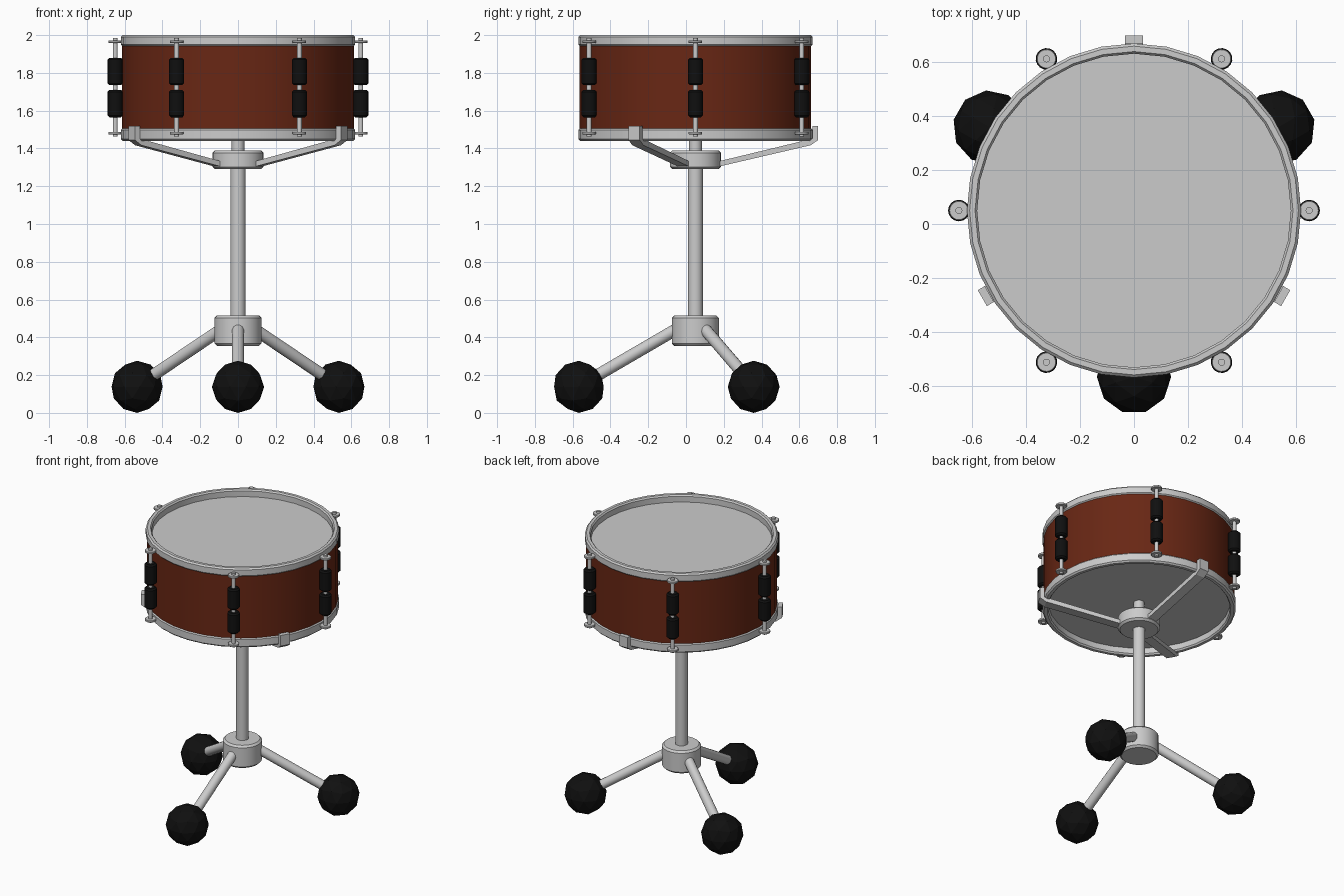
import bpy, bmesh, math
from mathutils import Vector, Matrix

if "Cube" in bpy.data.objects:
    bpy.data.objects.remove(bpy.data.objects["Cube"], do_unlink=True)

CY = 0.05                      # drum axis sits slightly behind the origin
AXIS = Matrix.Translation((0, CY, 0))


def material(name, rgb, rough=0.5):
    m = bpy.data.materials.new(name)
    m.use_nodes = True
    m.diffuse_color = (*rgb, 1)
    bsdf = m.node_tree.nodes["Principled BSDF"]
    bsdf.inputs["Base Color"].default_value = (*rgb, 1)
    bsdf.inputs["Roughness"].default_value = rough
    return m


METAL = material("light grey metal", (0.6, 0.6, 0.6))
WOOD = material("red brown wood", (0.14, 0.02, 0.007))
BLACK = material("black rubber", (0.005, 0.005, 0.005))


def finish(bm, name, mat, matrix=AXIS, smooth=True):
    bmesh.ops.recalc_face_normals(bm, faces=bm.faces)
    me = bpy.data.meshes.new(name)
    bm.to_mesh(me)
    bm.free()
    me.materials.append(mat)
    ob = bpy.data.objects.new(name, me)
    bpy.context.collection.objects.link(ob)
    ob.matrix_world = matrix
    if smooth:
        bpy.ops.object.select_all(action='DESELECT')
        ob.select_set(True)
        bpy.context.view_layer.objects.active = ob
        bpy.ops.object.shade_smooth_by_angle(angle=math.radians(35))
    return ob


def lathe(name, mat, profile, sides=32, matrix=AXIS, ring=False):
    """Turn (radius, z) points about z; a ring closes on itself, others get caps."""
    bm = bmesh.new()
    loops = []
    for r, z in profile:
        loops.append([bm.verts.new((r * math.cos(a), r * math.sin(a), z))
                      for a in (math.tau * i / sides for i in range(sides))])
    pairs = list(zip(loops, loops[1:]))
    if ring:
        pairs.append((loops[-1], loops[0]))
    else:
        bm.faces.new(loops[0])
        bm.faces.new(loops[-1])
    for lo, hi in pairs:
        for i in range(sides):
            j = (i + 1) % sides
            bm.faces.new((lo[i], lo[j], hi[j], hi[i]))
    return finish(bm, name, mat, matrix)


def drum_profile(r, z0, z1, b):
    return [(r - b, z0), (r, z0 + b), (r, z1 - b), (r - b, z1)]


def around(angle, r=0, z=0):
    """Place on the drum axis, turned to an angle, r outward and z up."""
    return AXIS @ Matrix.Rotation(math.radians(angle), 4, 'Z') @ Matrix.Translation((r, 0, z))


# Shell, skins and hoops
lathe("shell", WOOD, [(0.613, 1.505), (0.613, 1.945)])
lathe("top_skin", METAL, [(0.59, 1.94), (0.59, 1.95)])
lathe("bottom_skin", METAL, [(0.59, 1.49), (0.59, 1.50)])
for name, z0, z1 in (("top_hoop", 1.94, 2.0), ("bottom_hoop", 1.44, 1.508)):
    b = 0.01
    lathe(name, METAL, [(0.582, z0 + b), (0.59, z0), (0.61, z0), (0.62, z0 + b),
                        (0.62, z1 - b), (0.61, z1), (0.59, z1), (0.582, z1 - b)], ring=True)

# Tension rods with washers and black lugs
for i in range(6):
    m = around(60 * i, 0.65)
    lathe(f"rod_{i}", METAL, [(0.013, 1.462), (0.013, 1.985)], 12, m)
    for part, z in (("upper", 1.965), ("lower", 1.481)):
        lathe(f"{part}_washer_{i}", METAL, drum_profile(0.036, z - 0.007, z + 0.007, 0.002), 20, m)
    for part, z in (("upper", 1.735), ("lower", 1.565)):
        lathe(f"{part}_lug_{i}", BLACK, drum_profile(0.04, z, z + 0.145, 0.01), 16, m)

# Stand column and collars
lathe("column", METAL, [(0.04, 0.45), (0.04, 1.33)], 20)
lathe("column_top", METAL, [(0.034, 1.33), (0.034, 1.495)], 20)
lathe("basket_collar", METAL, drum_profile(0.135, 1.29, 1.39, 0.013))
lathe("leg_collar", METAL, drum_profile(0.125, 0.355, 0.515, 0.013))

# Basket arms: a bent flat bar with an upright clip outside the hoop
ARM = [(0.09, 1.31), (0.115, 1.302), (0.61, 1.417), (0.65, 1.445), (0.65, 1.52),
       (0.62, 1.52), (0.62, 1.452), (0.115, 1.33), (0.09, 1.33)]
for i, angle in enumerate((90, 210, 330)):
    bm = bmesh.new()
    face = bm.faces.new([bm.verts.new((r, -0.034, z)) for r, z in ARM])
    ext = bmesh.ops.extrude_face_region(bm, geom=[face])
    bmesh.ops.translate(bm, vec=(0, 0.068, 0),
                        verts=[v for v in ext["geom"] if isinstance(v, bmesh.types.BMVert)])
    finish(bm, f"basket_arm_{i}", METAL, around(angle), smooth=False)

# Tripod legs and faceted feet
start, end = Vector((0.08, 0, 0.455)), Vector((0.535, 0, 0.19))
tilt = (end - start).to_track_quat('Z', 'Y').to_matrix().to_4x4()
for i, angle in enumerate((270, 30, 150)):
    m = around(angle) @ Matrix.Translation(start) @ tilt
    lathe(f"leg_{i}", METAL, [(0.032, 0), (0.032, (end - start).length)], 16, m)
    bm = bmesh.new()
    bmesh.ops.create_icosphere(bm, subdivisions=2, radius=0.138)
    finish(bm, f"foot_{i}", BLACK, around(angle, 0.617, 0.138), smooth=False)
